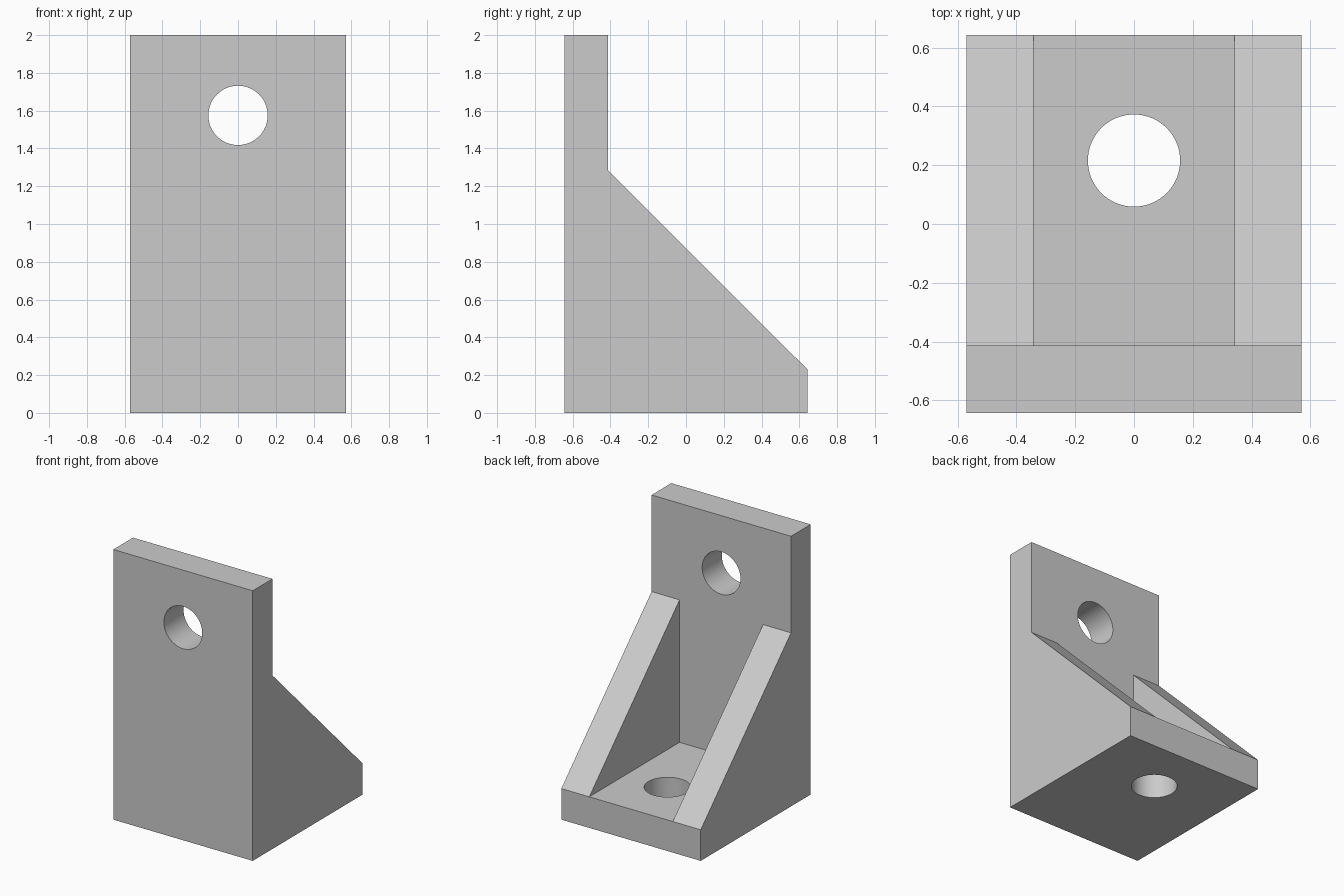
import bpy
import bmesh
from math import pi
from mathutils import Matrix, Vector

if "Cube" in bpy.data.objects:
    bpy.data.objects.remove(bpy.data.objects["Cube"], do_unlink=True)

# Main dimensions
HALF_W, HALF_D, HEIGHT = 0.571, 0.643, 2.0
WALL = 0.23
RIB_TOP = 1.285
POCKET_HALF_W = 0.342
HOLE_R = 0.157
INNER_Y = -HALF_D + WALL

grey = bpy.data.materials.new("plain grey")
grey.use_nodes = True
colour = (0.6, 0.6, 0.6, 1)
grey.diffuse_color = colour
grey.node_tree.nodes["Principled BSDF"].inputs["Base Color"].default_value = colour


def add_object(name, bm):
    bmesh.ops.recalc_face_normals(bm, faces=bm.faces)
    mesh = bpy.data.meshes.new(name)
    bm.to_mesh(mesh)
    bm.free()
    mesh.materials.append(grey)
    obj = bpy.data.objects.new(name, mesh)
    bpy.context.collection.objects.link(obj)
    return obj


def extrude_profile(name, points, half_width):
    """Extrude a (y, z) outline symmetrically along x."""
    bm = bmesh.new()
    face = bm.faces.new([bm.verts.new((-half_width, y, z)) for y, z in points])
    new = bmesh.ops.extrude_face_region(bm, geom=[face])["geom"]
    verts = [v for v in new if isinstance(v, bmesh.types.BMVert)]
    bmesh.ops.translate(bm, verts=verts, vec=(2 * half_width, 0, 0))
    return add_object(name, bm)


def hole_cutter(name, centre, rotation):
    bm = bmesh.new()
    bmesh.ops.create_cone(bm, cap_ends=True, segments=64, radius1=HOLE_R,
                          radius2=HOLE_R, depth=2 * WALL,
                          matrix=Matrix.Translation(Vector(centre)) @ rotation)
    return add_object(name, bm)


# Bracket body: upright plate, foot and sloping sides in one outline
bracket = extrude_profile("angle_bracket", [
    (-HALF_D, 0), (HALF_D, 0), (HALF_D, WALL),
    (INNER_Y, RIB_TOP), (INNER_Y, HEIGHT), (-HALF_D, HEIGHT)], HALF_W)

# Pocket between the two ribs, then the bolt holes
cutters = [
    extrude_profile("rib_pocket_cutter", [
        (INNER_Y, WALL), (HALF_D, WALL), (HALF_D, RIB_TOP),
        (INNER_Y, RIB_TOP)], POCKET_HALF_W),
    hole_cutter("upright_hole_cutter", (0, -HALF_D + WALL / 2, 1.575),
                Matrix.Rotation(pi / 2, 4, "X")),
    hole_cutter("foot_hole_cutter", (0, 0.216, WALL / 2), Matrix.Identity(4)),
]
for cutter in cutters:
    cut = bracket.modifiers.new(cutter.name, "BOOLEAN")
    cut.operation = "DIFFERENCE"
    cut.solver = "EXACT"
    cut.object = cutter
    cutter.hide_render = True
    cutter.hide_viewport = True

# Apply the cuts, then smooth only the hole walls
bpy.context.view_layer.update()
graph = bpy.context.evaluated_depsgraph_get()
result = bpy.data.meshes.new_from_object(bracket.evaluated_get(graph))
bracket.modifiers.clear()
bracket.data = result
for cutter in cutters:
    bpy.data.objects.remove(cutter, do_unlink=True)

bpy.ops.object.select_all(action="DESELECT")
bracket.select_set(True)
bpy.context.view_layer.objects.active = bracket
bpy.ops.object.shade_smooth_by_angle(angle=pi / 6)
